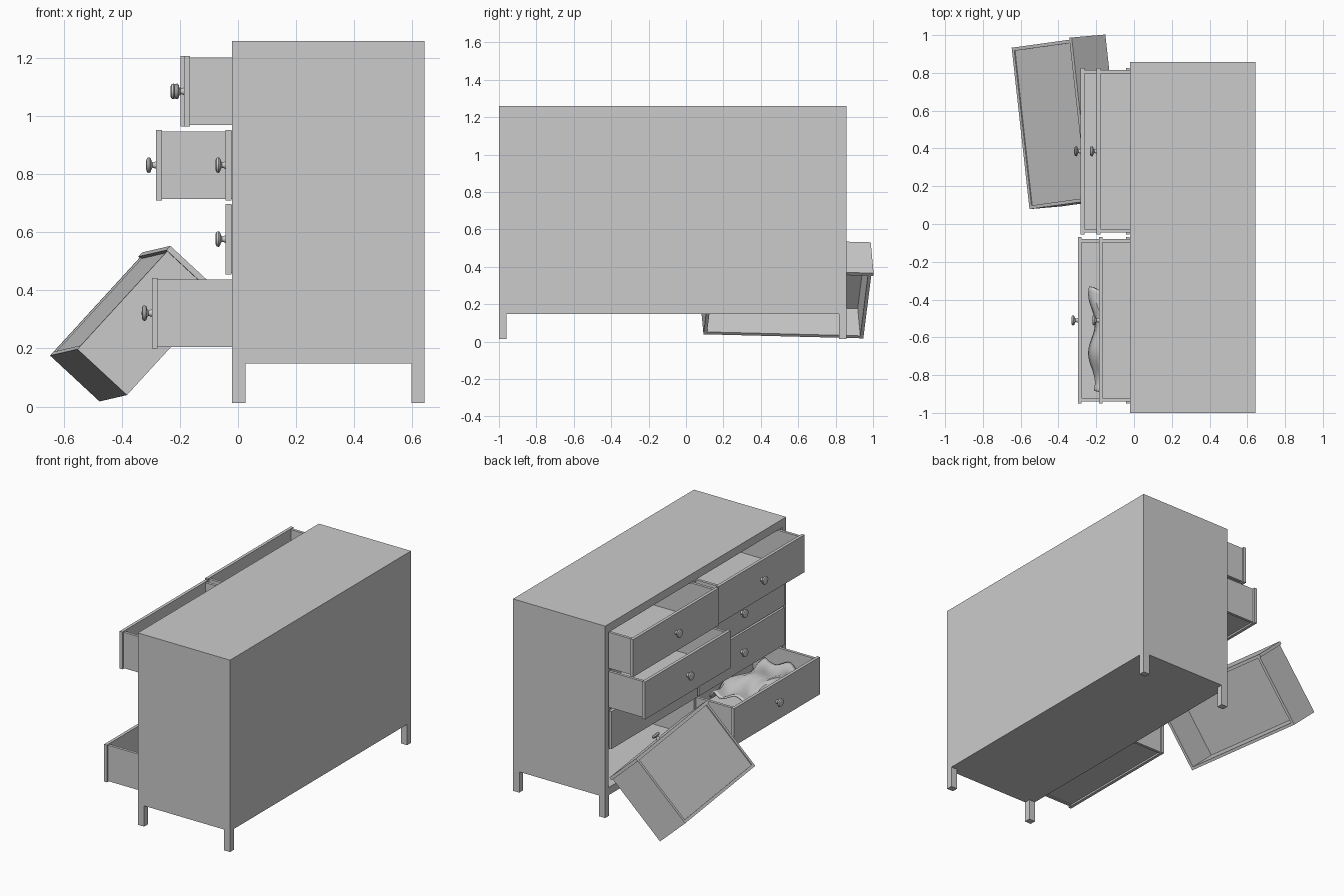
import bpy, bmesh, math
from mathutils import Matrix, Vector

cube = bpy.data.objects.get("Cube")
if cube:
    bpy.data.objects.remove(cube, do_unlink=True)

GREY = (0.6, 0.6, 0.6, 1)
paint = bpy.data.materials.new("grey_paint")
paint.use_nodes = True
paint.diffuse_color = GREY
paint.node_tree.nodes["Principled BSDF"].inputs["Base Color"].default_value = GREY


def finish(name, bm, pose=None):
    bmesh.ops.recalc_face_normals(bm, faces=bm.faces[:])
    mesh = bpy.data.meshes.new(name)
    bm.to_mesh(mesh)
    bm.free()
    mesh.materials.append(paint)
    ob = bpy.data.objects.new(name, mesh)
    bpy.context.collection.objects.link(ob)
    if pose:
        ob.matrix_world = pose
    return ob


def add_box(bm, xs, ys, zs):
    size = [b - a for a, b in (xs, ys, zs)]
    mid = [(a + b) / 2 for a, b in (xs, ys, zs)]
    mat = Matrix.Translation(mid) @ Matrix.Diagonal(size).to_4x4()
    bmesh.ops.create_cube(bm, size=1, matrix=mat)


def box(name, xs, ys, zs):
    bm = bmesh.new()
    add_box(bm, xs, ys, zs)
    return finish(name, bm)


def smooth(ob):
    bpy.ops.object.select_all(action="DESELECT")
    ob.select_set(True)
    bpy.context.view_layer.objects.active = ob
    bpy.ops.object.shade_smooth_by_angle(angle=math.radians(35))


# Cabinet extents, column centres and row centres
X0, X1 = -0.02, 0.643
Y0, Y1 = -1.0, 0.858
Z0, Z1 = 0.148, 1.26
COLUMNS = {"right": 0.385, "left": -0.51}
ROWS = [0.322, 0.577, 0.832, 1.086]
MID = -0.0625
PANEL_W, PANEL_H, DEPTH = 0.44, 0.1215, 0.48

# Hollow case
box("case_top", (X0, X1), (Y0, Y1), (1.207, Z1))
box("case_bottom", (X0, X1), (Y0, Y1), (Z0, 0.198))
box("case_back", (X1 - 0.02, X1), (Y0, Y1), (0.198, 1.207))
box("case_side_a", (X0, X1 - 0.02), (Y0, Y0 + 0.04), (0.198, 1.207))
box("case_side_b", (X0, X1 - 0.02), (Y1 - 0.032, Y1), (0.198, 1.207))
box("case_divider", (X0, X1 - 0.02), (MID - 0.01, MID + 0.01), (0.198, 1.207))
for low, high in zip(ROWS, ROWS[1:]):
    z = (low + high) / 2
    box("drawer_rail", (X0, X0 + 0.03), (Y0 + 0.04, Y1 - 0.032), (z - 0.004, z + 0.004))

# Legs
for xs in ((X0, X0 + 0.045), (X1 - 0.045, X1)):
    for ys in ((Y0, Y0 + 0.04), (Y1 - 0.04, Y1)):
        box("leg", xs, ys, (0.013, Z0))


# Turned knob, spun around the drawer axis
def knob(pose):
    bm = bmesh.new()
    profile = [(0, 0), (0, 0.013), (-0.005, 0.011), (-0.012, 0.009), (-0.016, 0.014),
               (-0.019, 0.024), (-0.024, 0.027), (-0.031, 0.025), (-0.034, 0.018), (-0.035, 0)]
    verts = [bm.verts.new((x, 0, r)) for x, r in profile]
    edges = [bm.edges.new(pair) for pair in zip(verts, verts[1:])]
    bmesh.ops.spin(bm, geom=verts + edges, cent=(0, 0, 0), axis=(1, 0, 0),
                   angle=math.tau, steps=24)
    bmesh.ops.remove_doubles(bm, verts=bm.verts[:], dist=0.0002)
    smooth(finish("drawer_knob", bm, pose))


# Drawer: origin at the centre of its outer face, x runs inwards
def drawer(name, pose):
    bm = bmesh.new()
    w, h, t = PANEL_W - 0.01, PANEL_H - 0.005, 0.018
    add_box(bm, (0, 0.02), (-PANEL_W, PANEL_W), (-PANEL_H, PANEL_H))
    for ys in ((-w, -w + t), (w - t, w)):
        add_box(bm, (0.02, DEPTH), ys, (-h, h))
    add_box(bm, (DEPTH - t, DEPTH), (-w + t, w - t), (-h, h))
    add_box(bm, (0.02, DEPTH - t), (-w + t, w - t), (-h + 0.006, -h + 0.018))
    finish(name, bm, pose)
    knob(pose)


# Drawer fronts by column, bottom row first; None is the one lying outside
FRONTS = {"right": [None, -0.043, -0.282, -0.198], "left": [-0.297, -0.043, -0.043, -0.186]}
for side, fronts in FRONTS.items():
    for row, x in enumerate(fronts):
        if x is not None:
            drawer(f"drawer_{side}_{row + 1}",
                   Matrix.Translation((x, COLUMNS[side], ROWS[row])))

# Fallen drawer, upside down and leaning with its front uppermost
ax = Vector((-0.325, -0.045, -0.355)).normalized()
az = Vector((0.175, 0.015, -0.17))
az = (az - ax * az.dot(ax)).normalized()
ay = az.cross(ax)
fallen = Matrix((ax, ay, az)).transposed().to_4x4()
drawer("fallen_drawer", Matrix.Translation((-0.1925, 0.558, 0.46)) @ fallen)

# Crumpled cloth inside the lowest open drawer
bm = bmesh.new()
bmesh.ops.create_grid(bm, x_segments=16, y_segments=28, size=0.5)
for v in bm.verts:
    u, s = v.co.x, v.co.y
    v.co.y = -0.625 + 0.55 * s + 0.02 * math.sin(9 * u)
    v.co.x = -0.06 + 0.33 * u + 0.018 * math.sin(11 * s)
    sag = 0.05 * max(0, abs(u) - 0.35) / 0.15
    v.co.z = 0.36 + 0.012 * math.sin(14 * u + 5 * s) + 0.012 * math.cos(9 * s) - sag
cloth = finish("folded_cloth", bm)
solid = cloth.modifiers.new("thickness", "SOLIDIFY")
solid.thickness = 0.012
smooth(cloth)
